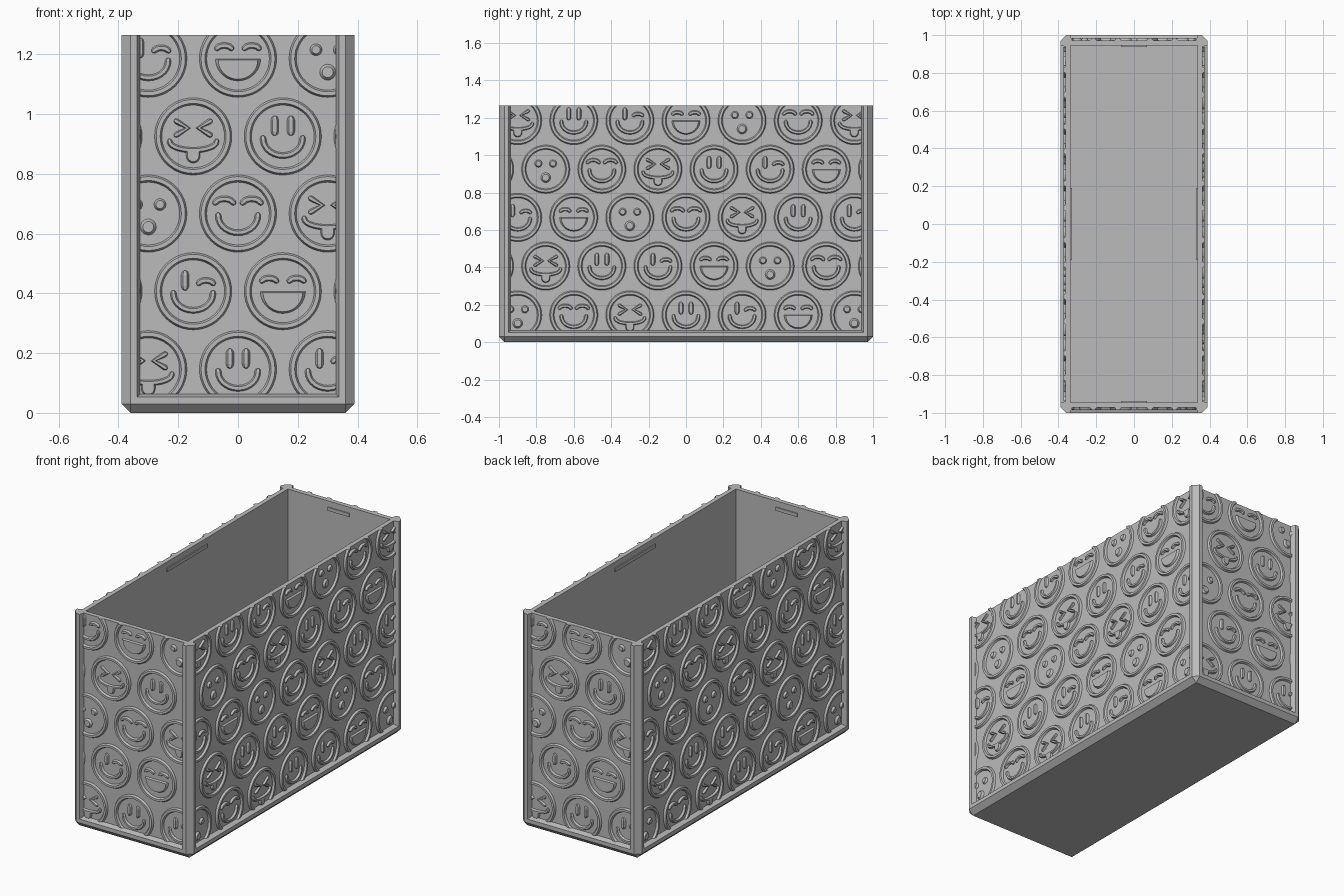
import bpy, bmesh
from math import sin, cos, pi, radians
from mathutils import Vector

cube = bpy.data.objects.get("Cube")
if cube:
    bpy.data.objects.remove(cube)

HX, HY, TOP = 0.39, 1.0, 1.265      # outer half sizes and height
RECESS, WALL, CHAMFER = 0.028, 0.055, 0.03
RELIEF = 0.012                       # height of the raised faces
GREY = (0.5, 0.5, 0.5, 1)

mat = bpy.data.materials.new("light grey plastic")
mat.use_nodes = True
mat.diffuse_color = GREY
mat.node_tree.nodes["Principled BSDF"].inputs["Base Color"].default_value = GREY


def make_object(name, bm):
    bmesh.ops.recalc_face_normals(bm, faces=bm.faces[:])
    mesh = bpy.data.meshes.new(name)
    bm.to_mesh(mesh)
    bm.free()
    mesh.materials.append(mat)
    ob = bpy.data.objects.new(name, mesh)
    bpy.context.collection.objects.link(ob)
    return ob


def box(name, lo, hi):
    bm = bmesh.new()
    bmesh.ops.create_cube(bm, size=1)
    for v in bm.verts:
        v.co = [a + (b - a) * (c + 0.5) for a, b, c in zip(lo, hi, v.co)]
    return make_object(name, bm)


def loft(bm, loops, closed=False):
    """Skin a list of equal vertex loops; cap the ends unless closed."""
    rows = [[bm.verts.new(p) for p in loop] for loop in loops]
    n = len(rows[0])
    pairs = list(zip(rows, rows[1:] + rows[:1])) if closed else list(zip(rows, rows[1:]))
    for a, b in pairs:
        for i in range(n):
            j = (i + 1) % n
            bm.faces.new((a[i], a[j], b[j], b[i]))
    if not closed:
        bm.faces.new(rows[0])
        bm.faces.new(rows[-1])


# Raised shapes are drawn in the panel plane: x across, z up, -y outward
def stroke(bm, pts, w, closed=False):
    """Raised bead with sloping sides along a path, tapered round at open ends."""
    pts = [Vector(p) for p in pts]
    size = [1.0] * len(pts)
    if not closed:
        a, b = (pts[0] - pts[1]).normalized() * w, (pts[-1] - pts[-2]).normalized() * w
        pts = [pts[0] + a, pts[0] + a * 0.7] + pts + [pts[-1] + b * 0.7, pts[-1] + b]
        size = [0.3, 0.75] + size + [0.75, 0.3]
    n, loops = len(pts), []
    for i, (p, s) in enumerate(zip(pts, size)):
        prev = pts[i - 1] if closed or i else p
        nxt = pts[(i + 1) % n] if closed or i < n - 1 else p
        t = (nxt - prev).normalized()
        side = Vector((-t.y, t.x)) * w * s
        h = RELIEF * (0.4 + 0.6 * s)
        section = ((-1, 0.002), (-0.5, -h), (0.5, -h), (1, 0.002))
        loops.append([(p.x + side.x * k, y, p.y + side.y * k) for k, y in section])
    loft(bm, loops, closed)


def plate(bm, outline, centre, inner=0.8):
    """Raised flat plate with sloping sides."""
    c = Vector(centre)
    loft(bm, [[(c.x + (x - c.x) * k, y, c.y + (z - c.y) * k) for x, z in outline]
              for k, y in ((1, 0.002), (inner, -RELIEF))])


def arc(cx, cz, rx, rz, a0, a1, n):
    return [(cx + rx * cos(radians(a0 + (a1 - a0) * i / n)),
             cz + rz * sin(radians(a0 + (a1 - a0) * i / n))) for i in range(n + 1)]


def smile(bm, x, z):
    stroke(bm, arc(x, z - 0.008, 0.066, 0.056, 180, 360, 14), 0.011)


def tall_eye(bm, x, z):
    stroke(bm, [(x, z + 0.017), (x, z + 0.055)], 0.014)


def arched_eye(bm, x, z, rx=0.023, rz=0.010):
    stroke(bm, arc(x, z + 0.034, rx, rz, 165, 15, 6), 0.011)


def dot(bm, x, z, r):
    plate(bm, arc(x, z, r, r, 0, 345, 23), (x, z), 0.65)


def squint_tongue(bm, x, z):
    for s in (-1, 1):
        stroke(bm, [(x + s * a, z + b) for a, b in ((0.055, 0.05), (0.018, 0.028), (0.055, 0.006))], 0.010)
    stroke(bm, arc(x, z - 0.018, 0.078, 0.028, 180, 360, 14), 0.010)
    tongue = [(x + 0.024, z - 0.045)] + arc(x, z - 0.066, 0.024, 0.024, 0, -180, 8) + [(x - 0.024, z - 0.045)]
    plate(bm, tongue, (x, z - 0.062))


def plain_smile(bm, x, z):
    for s in (-1, 1):
        tall_eye(bm, x + s * 0.027, z)
    smile(bm, x, z)


def wink(bm, x, z):
    tall_eye(bm, x - 0.027, z)
    arched_eye(bm, x + 0.043, z - 0.008)
    smile(bm, x, z)


def grin(bm, x, z):
    for s in (-1, 1):
        arched_eye(bm, x + s * 0.046, z)
    plate(bm, arc(x, z, 0.077, 0.075, 180, 360, 18), (x, z - 0.03), 0.86)


def surprise(bm, x, z):
    for s in (-1, 1):
        dot(bm, x + s * 0.039, z + 0.03, 0.021)
    dot(bm, x, z - 0.045, 0.028)


def sleepy(bm, x, z):
    for s in (-1, 1):
        arched_eye(bm, x + s * 0.046, z, 0.030, 0.015)
    smile(bm, x, z)


FACES = (squint_tongue, plain_smile, wink, grin, surprise, sleepy)
# Row height, sideways shift, expression at the middle column
ROWS = ((1.185, 0, 3), (0.925, -0.15, 0), (0.667, 0, 5), (0.407, -0.15, 2), (0.146, 0, 1))


def relief_panel(name, half, distance, turn):
    bm = bmesh.new()
    for z, shift, middle in ROWS:
        for k in range(-4, 5):
            x = k * 0.3 + shift
            if abs(x) < half + 0.13:
                stroke(bm, arc(x, z, 0.117, 0.117, 0, 352.5, 47), 0.013, closed=True)
                FACES[(middle + k) % len(FACES)](bm, x, z)
    # Trim to the panel and close the cut ends
    for co, no in (((half, 0, 0), (1, 0, 0)), ((-half, 0, 0), (-1, 0, 0)),
                   ((0, 0, TOP), (0, 0, 1)), ((0, 0, 0.063), (0, 0, -1))):
        cut = bmesh.ops.bisect_plane(bm, geom=bm.verts[:] + bm.edges[:] + bm.faces[:], dist=1e-6,
                                     plane_co=co, plane_no=no, clear_outer=True)
        edges = [e for e in cut["geom_cut"] if isinstance(e, bmesh.types.BMEdge)]
        bmesh.ops.holes_fill(bm, edges=edges, sides=0)
    ob = make_object(name, bm)
    ob.rotation_euler.z = turn
    ob.location = (distance * sin(turn), -distance * cos(turn), 0)


def recess_cutter(half, distance, turn):
    """Tapered block that sinks a panel between the corner posts."""
    bm = bmesh.new()
    loops = []
    for y, grow in ((RECESS, 0), (0, 0.01), (-0.05, 0.01)):
        w, low = half + grow, 0.063 - grow
        loops.append([(-w, y, low), (w, y, low), (w, y, TOP + 0.1), (-w, y, TOP + 0.1)])
    loft(bm, loops)
    ob = make_object("recess_cutter", bm)
    ob.rotation_euler.z = turn
    ob.location = (distance * sin(turn), -distance * cos(turn), 0)
    return ob


# Bin body: chamfered block, hollowed, with four sunken panels
bm = bmesh.new()
bmesh.ops.create_cube(bm, size=2)
for v in bm.verts:
    v.co = (v.co.x * HX, v.co.y * HY, (v.co.z + 1) / 2 * TOP)
edges = [e for e in bm.edges if sum(v.co.z for v in e.verts) < TOP * 1.5]
bmesh.ops.bevel(bm, geom=edges, offset=CHAMFER, segments=1, affect='EDGES')
body = make_object("bin_body", bm)

IX, IY = HX - WALL, HY - WALL
SIDES = (("front", HX, HY, 0), ("left", HY, HX, pi / 2), ("back", HX, HY, pi), ("right", HY, HX, -pi / 2))
cutters = [box("cavity_cutter", (-IX, -IY, 0.04), (IX, IY, TOP + 0.1))]
cutters += [recess_cutter(half - 0.062, dist, turn) for _, half, dist, turn in SIDES]
bpy.context.view_layer.objects.active = body
for cutter in cutters:
    cutter.hide_render = True
    mod = body.modifiers.new("cut", 'BOOLEAN')
    mod.operation = 'DIFFERENCE'
    mod.solver = 'EXACT'
    mod.object = cutter
    bpy.ops.object.modifier_apply(modifier=mod.name)
for cutter in cutters:
    bpy.data.objects.remove(cutter)

# Raised faces on each panel
for name, half, dist, turn in SIDES:
    relief_panel(name + "_panel_faces", half - 0.062, dist - RECESS, turn)

# Lid catches inside the rim
for s, side, end in ((-1, "right", "front"), (1, "left", "back")):
    x, y = sorted((s * (IX + 0.005), s * (IX - 0.007))), sorted((s * (IY + 0.005), s * (IY - 0.007)))
    box(side + "_lid_catch", (x[0], -0.19, 1.21), (x[1], 0.19, 1.23))
    box(end + "_lid_catch", (-0.07, y[0], 1.21), (0.07, y[1], 1.23))
